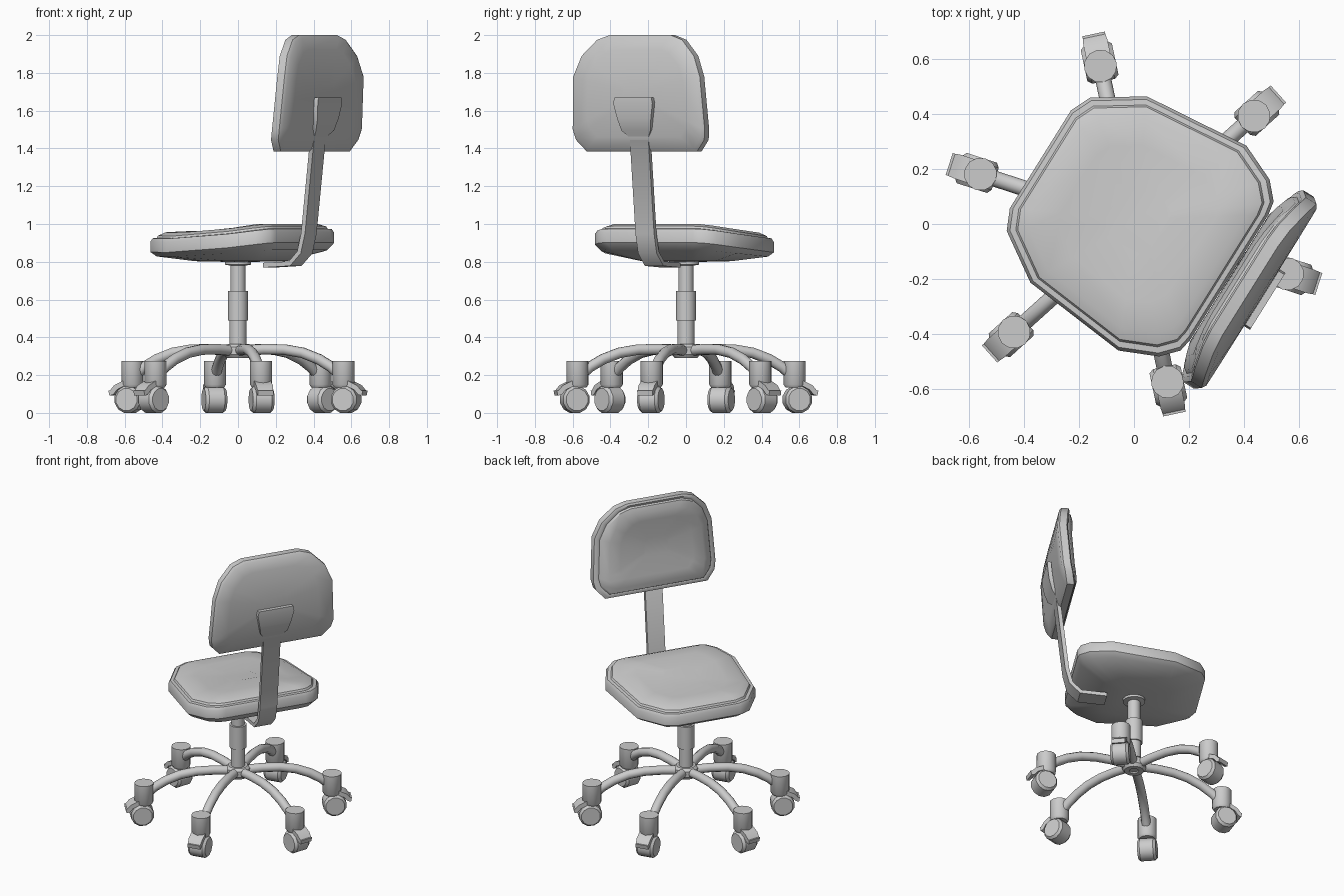
import bpy, bmesh, math
from mathutils import Matrix, Vector

if "Cube" in bpy.data.objects:
    bpy.data.objects.remove(bpy.data.objects["Cube"])

YAW = math.radians(-32)          # direction the backrest sits in
UPPER = Matrix.Rotation(YAW, 4, 'Z') @ Matrix.Translation((0, 0.019, 0))


def finish(name, bm, mat=Matrix(), angle=35):
    bmesh.ops.recalc_face_normals(bm, faces=bm.faces)
    me = bpy.data.meshes.new(name)
    bm.to_mesh(me)
    bm.free()
    me.transform(mat)
    ob = bpy.data.objects.new(name, me)
    bpy.context.collection.objects.link(ob)
    bpy.ops.object.select_all(action='DESELECT')
    ob.select_set(True)
    bpy.context.view_layer.objects.active = ob
    bpy.ops.object.shade_smooth_by_angle(angle=math.radians(angle))
    return ob


def loft(name, rings, mat=Matrix(), angle=35):
    """Skin a list of closed rings and cap both ends."""
    bm = bmesh.new()
    vs = [[bm.verts.new(p) for p in r] for r in rings]
    n = len(rings[0])
    for a, b in zip(vs, vs[1:]):
        for i in range(n):
            j = (i + 1) % n
            bm.faces.new((a[i], a[j], b[j], b[i]))
    bm.faces.new(vs[0])
    bm.faces.new(vs[-1])
    return finish(name, bm, mat, angle)


def lathe(name, profile, sides, mat=Matrix()):
    rings = [[(r * math.cos(2 * math.pi * i / sides), r * math.sin(2 * math.pi * i / sides), z)
              for i in range(sides)] for r, z in profile]
    return loft(name, rings, mat)


def path_normals(path):
    """Normals of a path in the local xz plane."""
    pts = [Vector((p[0], p[1])) for p in path]
    out = []
    for i in range(len(pts)):
        t = (pts[min(i + 1, len(pts) - 1)] - pts[max(i - 1, 0)]).normalized()
        out.append(Vector((-t.y, t.x)))
    return out


def strip(name, path, thick, mat):
    """Flat bar: path of (x, z, half width)."""
    rings = []
    for (x, z, w), n in zip(path, path_normals(path)):
        a, b = n * thick / 2, n * -thick / 2
        rings.append([(x + a.x, -w, z + a.y), (x + a.x, w, z + a.y),
                      (x + b.x, w, z + b.y), (x + b.x, -w, z + b.y)])
    return loft(name, rings, mat)


def tube(name, path, radius, mat, sides=10):
    rings = []
    for (x, z), n in zip(path, path_normals(path)):
        ring = []
        for i in range(sides):
            a = 2 * math.pi * i / sides
            o = n * radius * math.sin(a)
            ring.append((x + o.x, radius * math.cos(a), z + o.y))
        rings.append(ring)
    return loft(name, rings, mat, 50)


def mirrored(half):
    return half + [(x, -y) for x, y in reversed(half)]


# Seat: shell, rim and domed cushion
seat_half = [(-.414, .21), (-.38, .286), (-.207, .40), (.196, .44),
             (.333, .38), (.388, .32), (.397, .27)]
seat_out = mirrored(seat_half)


def seat_ring(s, z, warp):
    return [(x * s, y * s, z + warp * (0.025 * x / .4 + 0.02 * (x / .4) ** 2 - 0.008))
            for x, y in seat_out]


loft("seat", [seat_ring(s, z, w) for s, z, w in
              [(.2, .80, 0), (.5, .803, 0), (.93, .838, .7), (1, .865, 1), (1, .92, 1),
               (.975, .938, 1), (.93, .94, 1), (.915, .952, 1), (.83, .968, .9),
               (.6, .972, .8), (.25, .97, .6)]], UPPER)

# Backrest: curved shell, rim and cushion
back_half = [(.19, 2.0), (.265, 1.975), (.35, 1.89), (.395, 1.78),
             (.412, 1.5), (.40, 1.445), (.345, 1.385)]
back_out = mirrored([(z, y) for y, z in back_half])


def back_ring(s, off):
    ring = []
    for z, y in back_out:
        zz = 1.69 + (z - 1.69) * s
        ring.append((.507 - .5 * (zz - 1.72) ** 2 + off, y * s, zz))
    return ring


loft("backrest", [back_ring(s, o) for s, o in
                  [(.2, .03), (.5, .03), (.75, .03), (.96, .03), (1, .02), (1, -.025),
                   (.96, -.035), (.92, -.035), (.90, -.048), (.78, -.072),
                   (.6, -.08), (.2, -.08)]], UPPER)

# Bent bar from seat to backrest, flaring into a mounting plate
strip("backrest_bar", [(.18, .782, .058), (.345, .79, .058), (.405, .85, .058),
                       (.43, .95, .058), (.488, 1.46, .058), (.52, 1.5, .09),
                       (.538, 1.56, .105), (.55, 1.64, .122), (.55, 1.67, .115)], .025, UPPER)

# Gas-lift column with sleeve and seat plate
lathe("column", [(.045, .30), (.045, .49), (.053, .49), (.053, .645), (.04, .645),
                 (.04, .78), (.07, .785), (.07, .805)], 16)
lathe("hub", [(.03, .31), (.03, .29), (.06, .29), (.075, .31), (.075, .35), (.06, .365), (.04, .365)], 16)

# Six legs with casters
leg_path = [(.04, .33), (.15, .337), (.26, .335), (.36, .318), (.45, .284), (.52, .243), (.57, .20)]
fender_path = [(.56, .16, .045), (.625, .155, .045), (.668, .134, .045),
               (.69, .108, .042), (.705, .105, .042)]
for k in range(6):
    spin = Matrix.Rotation(math.radians(42 + 60 * k), 4, 'Z')
    tube(f"leg_{k+1}", leg_path, .029, spin)
    lathe(f"caster_stem_{k+1}", [(.05, .135), (.06, .15), (.06, .275)], 12,
          spin @ Matrix.Translation((.588, 0, 0)))
    strip(f"caster_fender_{k+1}", fender_path, .028, spin)
    lathe(f"caster_wheel_{k+1}", [(.06, -.058), (.073, -.042), (.073, .042), (.06, .058)], 12,
          spin @ Matrix.Translation((.602, 0, .0705)) @ Matrix.Rotation(math.pi / 2, 4, 'X')
          @ Matrix.Rotation(math.pi / 12, 4, 'Z'))
